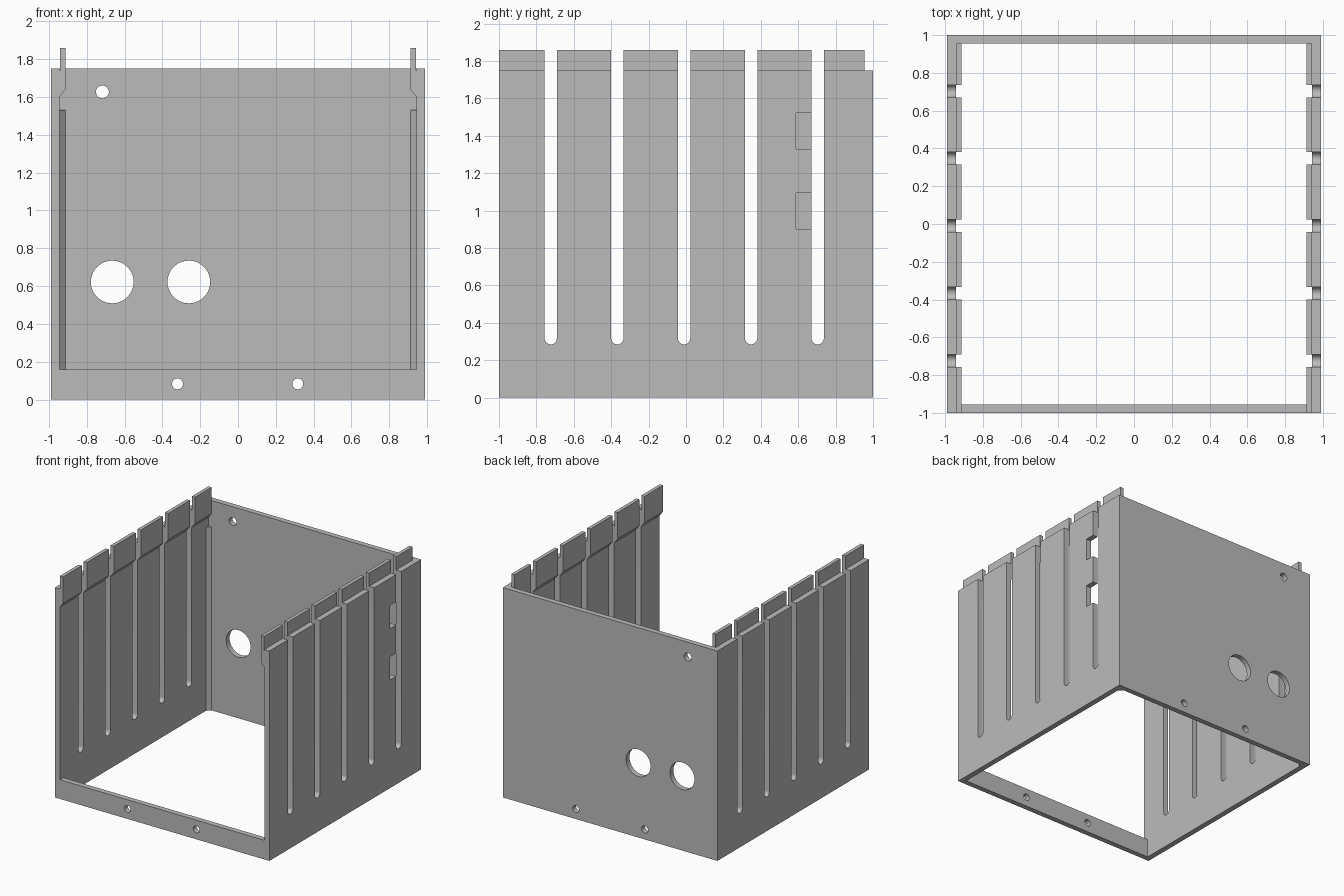
import bpy, bmesh, math

if "Cube" in bpy.data.objects:
    bpy.data.objects.remove(bpy.data.objects["Cube"])

steel = bpy.data.materials.new("grey_metal")
steel.diffuse_color = (0.5, 0.5, 0.5, 1)
steel.use_nodes = True
steel.node_tree.nodes["Principled BSDF"].inputs["Base Color"].default_value = steel.diffuse_color


def prism(name, pts, axis, lo, hi):
    """Extrude a 2D profile along an axis; pts hold the other two coordinates in x, y, z order."""
    bm = bmesh.new()
    rings = []
    for t in (lo, hi):
        ring = []
        for p in pts:
            co = list(p)
            co.insert(axis, t)
            ring.append(bm.verts.new(co))
        rings.append(ring)
    a, b = rings
    n = len(pts)
    bm.faces.new(a)
    bm.faces.new(b)
    for i in range(n):
        j = (i + 1) % n
        bm.faces.new((a[i], a[j], b[j], b[i]))
    bmesh.ops.recalc_face_normals(bm, faces=bm.faces[:])
    mesh = bpy.data.meshes.new(name)
    bm.to_mesh(mesh)
    bm.free()
    mesh.materials.append(steel)
    ob = bpy.data.objects.new(name, mesh)
    bpy.context.collection.objects.link(ob)
    return ob


def box(name, x0, x1, y0, y1, z0, z1):
    return prism(name, [(x0, y0), (x1, y0), (x1, y1), (x0, y1)], 2, z0, z1)


def arc(cx, cy, r, a0, a1, n):
    return [(cx + r * math.cos(a0 + (a1 - a0) * i / n),
             cy + r * math.sin(a0 + (a1 - a0) * i / n)) for i in range(n + 1)]


def combine(target, tool, op):
    mod = target.modifiers.new(op.lower(), 'BOOLEAN')
    mod.operation, mod.solver, mod.object = op, 'EXACT', tool
    bpy.context.view_layer.objects.active = target
    bpy.ops.object.modifier_apply(modifier=mod.name)
    bpy.data.objects.remove(tool)


# Open box shell with a low front rail
body = box("enclosure", -0.99, 0.99, -1, 1, 0, 1.75)
combine(body, box("inside", -0.943, 0.943, -0.955, 0.955, -1, 3), 'DIFFERENCE')
combine(body, box("front_opening", -0.943, 0.943, -2, -0.5, 0.16, 3), 'DIFFERENCE')

for s in (-1, 1):
    # Inset tab strip along the top of each side wall
    profile = [(0.96, 1.60), (0.943, 1.60), (0.912, 1.64), (0.912, 1.86),
               (0.942, 1.86), (0.942, 1.74), (0.96, 1.74)]
    combine(body, prism("tab_strip", [(s * x, z) for x, z in profile], 1, -1, 0.955), 'UNION')
    # Chamfered stiffener in each rear corner
    corner = [(0.912, 0.955), (0.943, 0.924), (0.96, 0.924), (0.96, 0.97), (0.912, 0.97)]
    combine(body, prism("corner", [(s * x, y) for x, y in corner], 2, 0, 1.53), 'UNION')

# Round-bottomed vent slots through both sides
for y in (-0.723, -0.367, -0.01, 0.348, 0.704):
    slot = arc(y, 0.318, 0.033, math.pi, 2 * math.pi, 16) + [(y + 0.033, 3), (y - 0.033, 3)]
    combine(body, prism("slot", slot, 0, -2, 2), 'DIFFERENCE')

# Two notches beside the last slot, right side only
for z0, z1 in ((0.902, 1.094), (1.33, 1.523)):
    combine(body, box("notch", 0.8, 1.2, 0.588, 0.69, z0, z1), 'DIFFERENCE')

# Holes: x, z, radius, start y (the low pair passes through front and back)
for x, z, r, y0 in ((-0.717, 1.627, 0.034, 0.5), (-0.665, 0.622, 0.113, 0.5),
                    (-0.26, 0.622, 0.113, 0.5), (-0.32, 0.083, 0.029, -2),
                    (0.316, 0.083, 0.029, -2)):
    circle = arc(x, z, r, 0, 2 * math.pi, 40)[:-1]
    combine(body, prism("hole", circle, 1, y0, 2), 'DIFFERENCE')

bpy.ops.object.select_all(action='DESELECT')
body.select_set(True)
bpy.context.view_layer.objects.active = body
bpy.ops.object.shade_smooth_by_angle(angle=math.radians(30))
